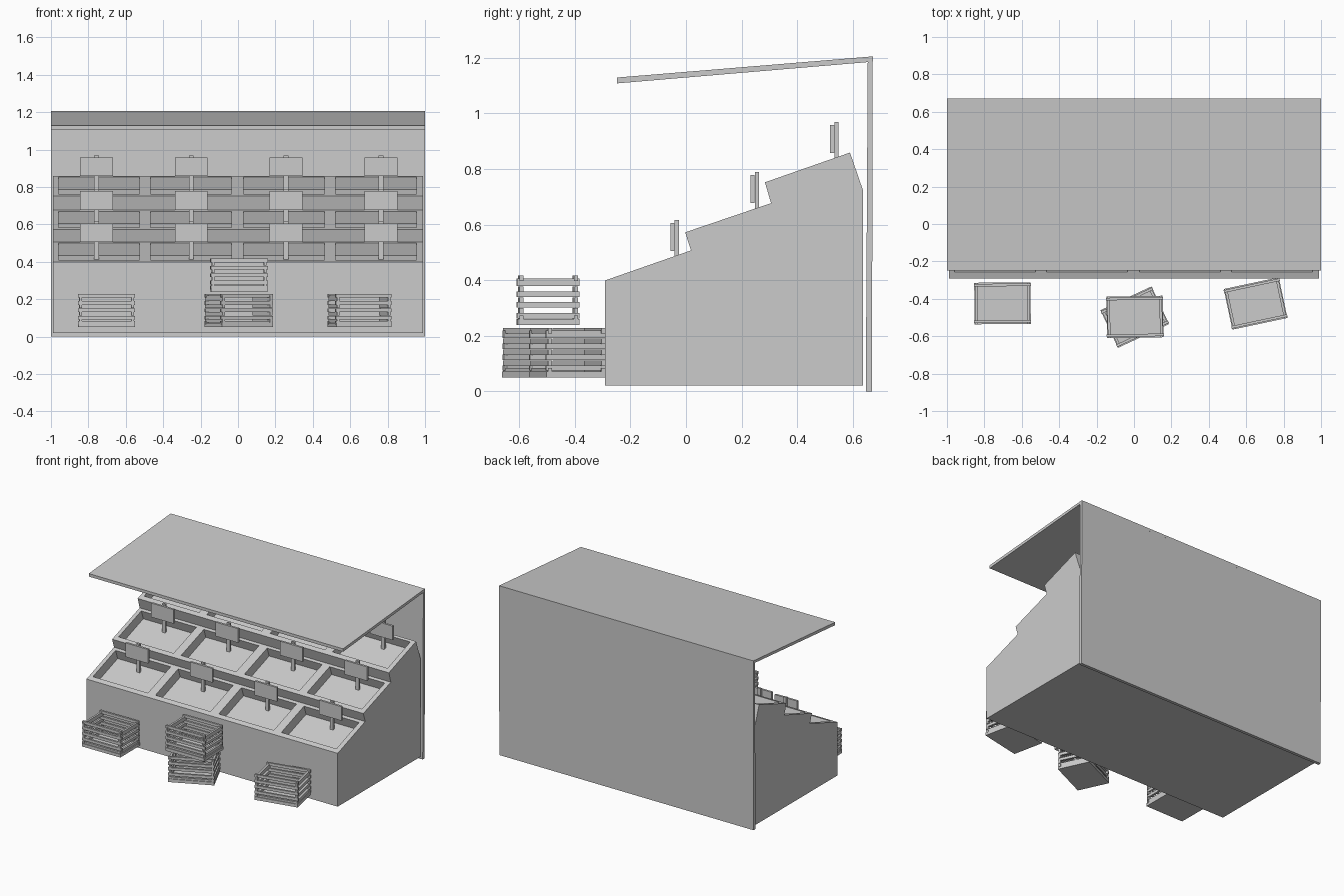
import bpy, bmesh, math
from mathutils import Matrix, Vector

if "Cube" in bpy.data.objects:
    bpy.data.objects.remove(bpy.data.objects["Cube"])

SLOPE = math.atan2(0.107, 0.308)
ROWS = [(-0.291, 0.399), (-0.003, 0.572), (0.284, 0.752)]
TRAY_X = [-0.744, -0.252, 0.246, 0.738]
SIGN_X = [-0.757, -0.25, 0.257, 0.765]


def add_box(bm, size, centre, rot=Matrix()):
    m = Matrix.Translation(centre) @ rot @ Matrix.Diagonal((*size, 1))
    bmesh.ops.create_cube(bm, size=1, matrix=m)


def finish(bm, name):
    bmesh.ops.recalc_face_normals(bm, faces=bm.faces)
    me = bpy.data.meshes.new(name)
    bm.to_mesh(me)
    bm.free()
    ob = bpy.data.objects.new(name, me)
    bpy.context.collection.objects.link(ob)
    return ob


def extrude_profile(name, pts, half):
    bm = bmesh.new()
    face = bm.faces.new([bm.verts.new((-half, y, z)) for y, z in pts])
    ext = bmesh.ops.extrude_face_region(bm, geom=[face])
    bmesh.ops.translate(bm, vec=(2 * half, 0, 0),
                        verts=[v for v in ext['geom'] if isinstance(v, bmesh.types.BMVert)])
    return finish(bm, name)


# back wall and sloping roof
extrude_profile("back_wall", [(0.647, 0), (0.669, 0), (0.672, 1.2), (0.654, 1.185)], 1.0)
extrude_profile("roof", [(-0.248, 1.108), (0.672, 1.186), (0.672, 1.205), (-0.248, 1.129)], 1.0)

# stepped display body
body = extrude_profile("display_body", [
    (-0.291, 0.02), ROWS[0], (0.018, 0.507), ROWS[1], (0.306, 0.677),
    ROWS[2], (0.59, 0.859), (0.637, 0.723), (0.637, 0.02)], 0.988)

# tray recesses cut into each sloping step
rot = Matrix.Rotation(SLOPE, 4, 'X')
along, up = rot @ Vector((0, 1, 0)), rot @ Vector((0, 0, 1))
bm = bmesh.new()
for y, z in ROWS:
    for x in TRAY_X:
        add_box(bm, (0.433, 0.27, 0.1), Vector((x, y, z)) + along * 0.17 - up * 0.02, rot)
cutter = finish(bm, "tray_cutter")
cutter.hide_render = True
mod = body.modifiers.new("trays", 'BOOLEAN')
mod.operation, mod.solver, mod.object = 'DIFFERENCE', 'EXACT', cutter
bpy.context.view_layer.objects.active = body
bpy.ops.object.modifier_apply(modifier=mod.name)
bpy.data.objects.remove(cutter)

# price signs: post standing in the tray plus a blank board
for r, (y, z) in enumerate(ROWS):
    for c, x in enumerate(SIGN_X):
        bm = bmesh.new()
        add_box(bm, (0.025, 0.015, 0.21), (x, y + 0.258, z + 0.112))
        add_box(bm, (0.176, 0.015, 0.1), (x, y + 0.242, z + 0.156))
        finish(bm, f"price_sign_{r}_{c}")


# slatted crates: solid floor and alternating stacked slats
def crate(name, x, y, z, angle):
    bm = bmesh.new()
    w, d, t = 0.305, 0.222, 0.0195
    add_box(bm, (w - 0.004, d, 0.022), (0, 0, 0.011))
    for i in range(4):
        for s in (-1, 1):
            add_box(bm, (w, 0.014, t), (0, s * (d / 2 - 0.013), 0.0315 + 0.039 * i + 0.02))
            add_box(bm, (0.014, d, t), (s * (w / 2 - 0.013), 0, 0.0315 + 0.039 * i + 0.0005 + 0.039 * 0.05))
    for s in (-1, 1):
        add_box(bm, (0.014, d, t), (s * (w / 2 - 0.013), 0, 0.159))
        add_box(bm, (w, 0.014, t), (0, s * (d / 2 - 0.013), 0.0245))
    ob = finish(bm, name)
    ob.location = (x, y, z)
    ob.rotation_euler.z = math.radians(angle)


crate("left_crate", -0.703, -0.424, 0.05, 0.5)
crate("stack_lower_crate", 0.004, -0.498, 0.05, 25)
crate("stack_upper_crate", 0.005, -0.497, 0.238, 1)
crate("right_crate", 0.65, -0.425, 0.05, 12)
